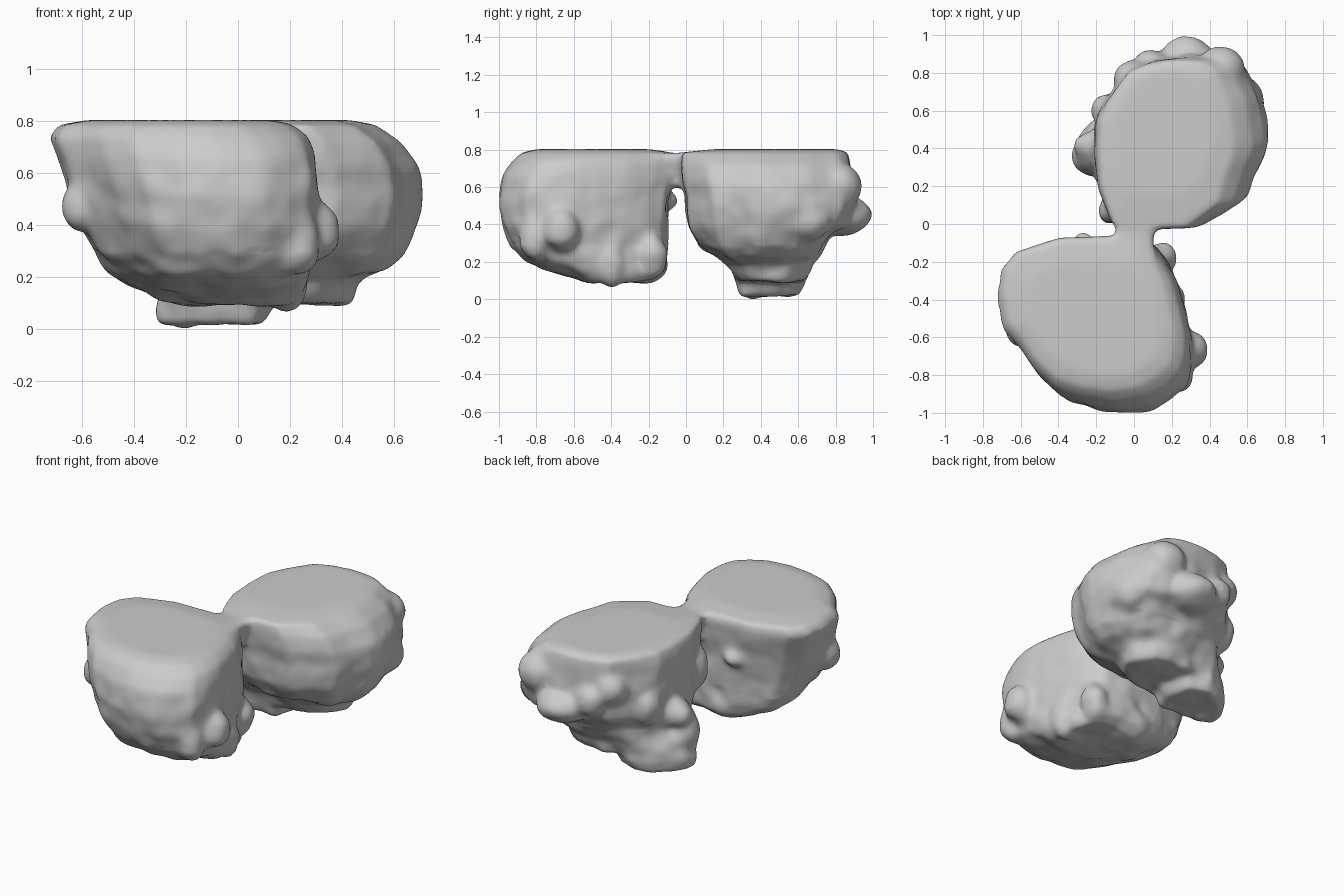
import bpy, bmesh
from mathutils import Vector, Matrix, noise

# Outlines seen from above, stretched to each level's box
FRONT = [(-.10, -.08), (-.38, -.09), (-.62, -.17), (-.70, -.27), (-.72, -.42), (-.69, -.60),
         (-.60, -.70), (-.52, -.82), (-.40, -.93), (-.25, -.98), (-.08, -1.0), (.08, -.98),
         (.19, -.92), (.27, -.85), (.30, -.74), (.30, -.62), (.27, -.48), (.23, -.34),
         (.15, -.18), (.09, -.10)]
BACK = [(.10, -.03), (.38, -.02), (.60, .12), (.64, .25), (.69, .36), (.71, .45), (.69, .60),
        (.67, .70), (.62, .79), (.59, .87), (.48, .92), (.30, .93), (.14, .91), (.0, .86),
        (-.07, .77), (-.13, .69), (-.19, .58), (-.20, .40), (-.18, .20), (-.10, .0)]
FOOT = [(-.31, .34), (-.20, .28), (.08, .29), (.12, .42), (.08, .58), (-.05, .64),
        (-.16, .60), (-.31, .43)]

# Levels: z, x min, x max, y min, y max
FRONT_LEVELS = [(.08, -.27, .22, -.57, -.16), (.13, -.37, .25, -.70, -.11),
                (.20, -.50, .27, -.87, -.10), (.28, -.55, .29, -.94, -.10),
                (.40, -.61, .31, -.99, -.10), (.52, -.65, .31, -1.005, -.09),
                (.66, -.70, .30, -.985, -.07), (.74, -.73, .27, -.93, -.06),
                (.785, -.69, .21, -.88, -.07), (.803, -.58, .13, -.80, -.20)]
BACK_LEVELS = [(.08, -.26, .44, .27, .64), (.18, -.24, .48, .23, .67),
               (.22, -.23, .58, .16, .70), (.27, -.21, .63, .09, .73),
               (.34, -.21, .67, .04, .78), (.39, -.21, .69, .01, .86), (.50, -.21, .718, .0, .90),
               (.62, -.21, .70, -.02, .89), (.72, -.21, .63, -.03, .88),
               (.785, -.19, .53, -.03, .87), (.803, -.10, .43, .15, .81)]


def loft(bm, outline, levels):
    xs, ys = zip(*outline)
    rings = []
    for z, x0, x1, y0, y1 in levels:
        rings.append([bm.verts.new((
            x0 + (x - min(xs)) / (max(xs) - min(xs)) * (x1 - x0),
            y0 + (y - min(ys)) / (max(ys) - min(ys)) * (y1 - y0), z)) for x, y in outline])
    n = len(outline)
    faces = []
    for a, b in zip(rings, rings[1:]):
        for i in range(n):
            j = (i + 1) % n
            faces.append(bm.faces.new((a[i], a[j], b[j], b[i])))
    faces += [bm.faces.new(rings[0][::-1]), bm.faces.new(rings[-1])]
    bmesh.ops.recalc_face_normals(bm, faces=faces)


def lump(bm, centre, radii):
    m = Matrix.Translation(centre) @ Matrix.Diagonal((*radii, 1))
    bmesh.ops.create_icosphere(bm, subdivisions=3, radius=1, matrix=m)


bm = bmesh.new()
loft(bm, FRONT, FRONT_LEVELS)
loft(bm, BACK, BACK_LEVELS)

# Foot under the back island
loft(bm, FOOT, [(-.005, -.31, .10, .29, .61), (.06, -.32, .13, .27, .64), (.2, -.27, .14, .26, .66)])

# Land bridge
loft(bm, [(.13, -.25), (.10, -.10), (.13, .06), (-.13, .06), (-.12, -.10), (-.20, -.25)],
     [(.60, -.09, .08, -.10, .08), (.69, -.13, .11, -.25, .08), (.782, -.18, .14, -.30, .12)])

# Rocky knobs and hanging pillars
for c, r in [
        ((.28, -.67, .37), (.12, .11, .13)), ((.23, -.80, .33), (.09, .09, .13)),
        ((.18, -.40, .20), (.09, .08, .16)), ((.14, -.18, .22), (.08, .08, .14)),
        ((-.27, -.13, .53), (.07, .09, .06)), ((-.60, -.55, .47), (.08, .10, .10)),
        ((.28, .82, .45), (.17, .18, .11)), ((.46, .82, .60), (.13, .12, .13)),
        ((.10, .83, .52), (.11, .10, .10)), ((-.01, .77, .60), (.10, .10, .10)),
        ((-.14, .60, .45), (.09, .09, .12)), ((-.19, .41, .36), (.13, .09, .10)),
        ((-.21, .36, .20), (.11, .10, .23)), ((-.13, .07, .50), (.06, .07, .14)),
        ((.57, .64, .42), (.12, .14, .12))]:
    lump(bm, c, r)

mesh = bpy.data.meshes.new("floating_rock_islands")
bm.to_mesh(mesh)
bm.free()
island = bpy.data.objects.new("floating_rock_islands", mesh)
bpy.context.collection.objects.link(island)
bpy.context.view_layer.objects.active = island
island.select_set(True)

# Fuse everything into one weathered surface
fuse = island.modifiers.new("fuse", 'REMESH')
fuse.mode = 'VOXEL'
fuse.voxel_size = .016
soften = island.modifiers.new("soften", 'SMOOTH')
soften.factor = .5
soften.iterations = 16
for name in ("fuse", "soften"):
    bpy.ops.object.modifier_apply(modifier=name)

# Broad lumps on the cliffs, leaving the plateaus flat
mesh = island.data
normals = [v.normal.copy() for v in mesh.vertices]
for v, nrm in zip(mesh.vertices, normals):
    fade = max(0, min(1, (.76 - v.co.z) / .2))
    low = 1.5 if v.co.z < .3 else 1
    d = noise.noise(v.co * 6) * .012 + noise.noise(v.co * 11 + Vector((3, 1, 7))) * .006
    v.co += nrm * d * fade * low

# Rest on the ground
lowest = min(v.co.z for v in mesh.vertices)
for v in mesh.vertices:
    v.co.z = max(0, v.co.z - lowest * max(0, 1 - v.co.z / .3))
bpy.ops.object.shade_smooth()
